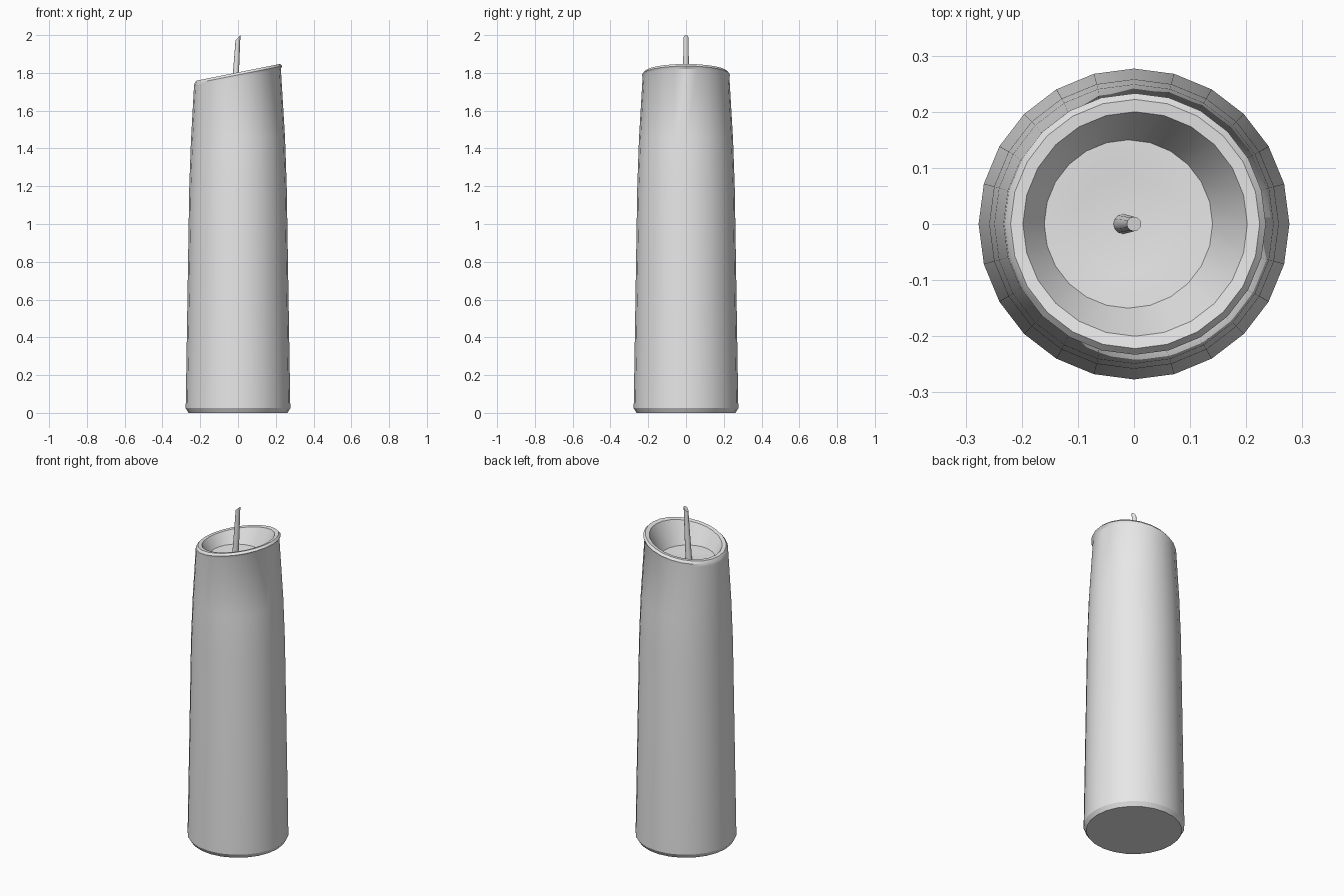
import bpy, bmesh, math

cube = bpy.data.objects.get("Cube")
if cube:
    bpy.data.objects.remove(cube, do_unlink=True)

grey = bpy.data.materials.new("wax_grey")
grey.use_nodes = True
COLOR = (0.8, 0.8, 0.8, 1)
grey.diffuse_color = COLOR
grey.node_tree.nodes["Principled BSDF"].inputs["Base Color"].default_value = COLOR


def loft(name, rings, sides, end=None, angle=30):
    """Skin rings given as (radius, height, x offset, x slope), capping both ends."""
    bm = bmesh.new()
    loops = []
    for r, z, dx, slope in rings:
        loop = []
        for i in range(sides):
            a = math.tau * i / sides
            x = r * math.cos(a)
            loop.append(bm.verts.new((x + dx, r * math.sin(a), z + slope * x)))
        loops.append(loop)
    for low, high in zip(loops, loops[1:]):
        for i in range(sides):
            j = (i + 1) % sides
            bm.faces.new((low[i], low[j], high[j], high[i]))
    bm.faces.new(loops[0][::-1])
    if end:
        tip = bm.verts.new(end)
        for i in range(sides):
            bm.faces.new((loops[-1][i], loops[-1][(i + 1) % sides], tip))
    else:
        bm.faces.new(loops[-1])
    mesh = bpy.data.meshes.new(name)
    bm.to_mesh(mesh)
    bm.free()
    mesh.materials.append(grey)
    obj = bpy.data.objects.new(name, mesh)
    bpy.context.collection.objects.link(obj)
    bpy.ops.object.select_all(action="DESELECT")
    obj.select_set(True)
    bpy.context.view_layer.objects.active = obj
    bpy.ops.object.shade_smooth_by_angle(angle=math.radians(angle))
    return obj


# Candle body: chamfered foot, tapering side, slanted lip, hollow with melted pool
loft("candle_body", [
    (0.262, 0.0, 0, 0),
    (0.277, 0.025, 0, 0),
    (0.258, 1.2, 0, 0),
    (0.249, 1.45, 0, 0.03),
    (0.230, 1.775, -0.003, 0.2),
    (0.233, 1.790, 0.002, 0.2),
    (0.222, 1.803, 0.002, 0.2),
    (0.200, 1.800, 0.002, 0.2),
    (0.150, 1.700, -0.01, 0),
    (0.087, 1.697, -0.017, 0),
], 24, end=(-0.02, 0, 1.685))

# Wick: thin leaning rod with a slanted cut end
loft("wick", [
    (0.018, 1.67, -0.02, 0),
    (0.016, 1.80, -0.011, 0),
    (0.013, 1.987, 0.0, 1.0),
], 12, angle=40)
